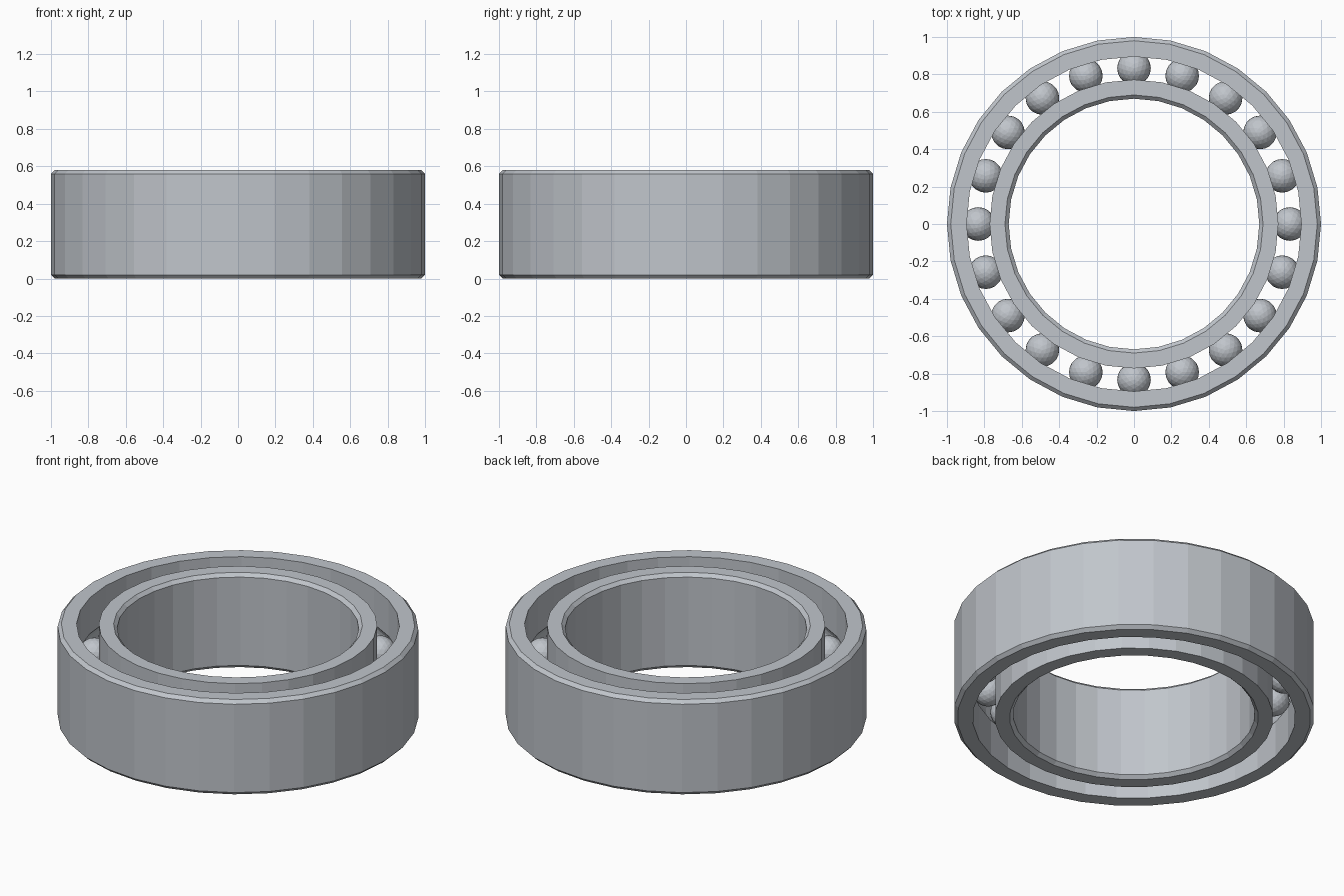
import bpy, bmesh
from math import sin, cos, pi, asin, sqrt

if "Cube" in bpy.data.objects:
    bpy.data.objects.remove(bpy.data.objects["Cube"], do_unlink=True)

HEIGHT, MID, CHAMFER = 0.58, 0.29, 0.02
PITCH, BALL_R, BALLS, SIDES = 0.833, 0.09, 20, 32
GROOVE_R = BALL_R + 0.003

steel = bpy.data.materials.new("steel grey")
steel.use_nodes = True
colour = (0.53, 0.56, 0.60, 1)
steel.diffuse_color = colour
steel.node_tree.nodes["Principled BSDF"].inputs["Base Color"].default_value = colour


def finish(bm, name):
    bmesh.ops.recalc_face_normals(bm, faces=bm.faces)
    mesh = bpy.data.meshes.new(name)
    bm.to_mesh(mesh)
    bm.free()
    mesh.materials.append(steel)
    obj = bpy.data.objects.new(name, mesh)
    bpy.context.collection.objects.link(obj)
    return obj


def ring(name, plain, race):
    """Lathe a ring with a chamfered plain wall and a grooved race wall."""
    side = 1 if race > PITCH else -1
    edge = plain - side * CHAMFER
    profile = [(race, 0), (edge, 0), (plain, CHAMFER),
               (plain, HEIGHT - CHAMFER), (edge, HEIGHT), (race, HEIGHT)]
    # Ball groove, an arc around the ball centre
    depth = abs(race - PITCH)
    half = asin(sqrt(GROOVE_R ** 2 - depth ** 2) / GROOVE_R)
    for i in range(7):
        a = half * (1 - i / 3)
        profile.append((PITCH + side * GROOVE_R * cos(a), MID + GROOVE_R * sin(a)))
    bm = bmesh.new()
    loops = []
    for s in range(SIDES):
        a = 2 * pi * s / SIDES
        loops.append([bm.verts.new((r * cos(a), r * sin(a), z)) for r, z in profile])
    n = len(profile)
    for s in range(SIDES):
        here, there = loops[s], loops[(s + 1) % SIDES]
        for k in range(n):
            j = (k + 1) % n
            bm.faces.new((here[k], there[k], there[j], here[j]))
    return finish(bm, name)


# Races
ring("outer_ring", 1.0, 0.895)
ring("inner_ring", 0.67, 0.772)

# Balls
bm = bmesh.new()
bmesh.ops.create_icosphere(bm, subdivisions=3, radius=BALL_R)
first = finish(bm, "ball")
for i in range(BALLS):
    a = 2 * pi * i / BALLS
    ball = first if i == 0 else first.copy()
    if i:
        bpy.context.collection.objects.link(ball)
    ball.name = f"ball_{i + 1}"
    ball.location = (PITCH * cos(a), PITCH * sin(a), MID)
    ball.rotation_euler.z = a
